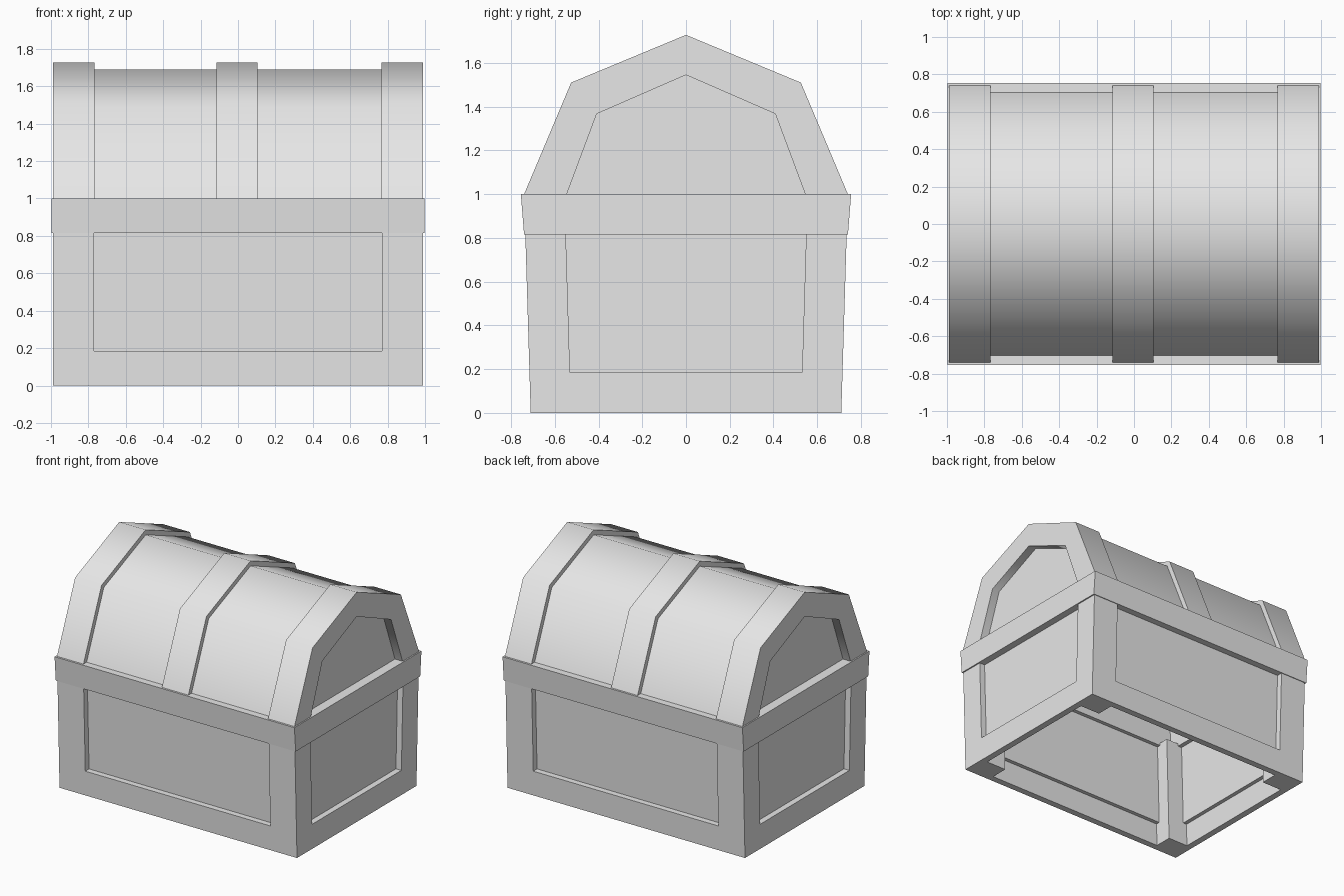
import bpy, bmesh, math

if "Cube" in bpy.data.objects:
    bpy.data.objects.remove(bpy.data.objects["Cube"])

grey = bpy.data.materials.new("plain_grey")
grey.diffuse_color = (0.8, 0.8, 0.8, 1)
grey.use_nodes = True
grey.node_tree.nodes["Principled BSDF"].inputs["Base Color"].default_value = grey.diffuse_color


def finish(name, bm, smooth=False):
    bmesh.ops.recalc_face_normals(bm, faces=bm.faces[:])
    me = bpy.data.meshes.new(name)
    bm.to_mesh(me)
    bm.free()
    me.materials.append(grey)
    if smooth:
        me.polygons.foreach_set("use_smooth", [True] * len(me.polygons))
        me.set_sharp_from_angle(angle=math.radians(50))
    ob = bpy.data.objects.new(name, me)
    bpy.context.collection.objects.link(ob)
    return ob


def block(name, x0, x1, y0, y1, z0, z1, taper=0.03):
    """Box whose y sides lean outward with height."""
    bm = bmesh.new()
    bmesh.ops.create_cube(bm, size=1)
    for v in bm.verts:
        z = z1 if v.co.z > 0 else z0
        y = y1 if v.co.y > 0 else y0
        v.co = (x1 if v.co.x > 0 else x0, y + math.copysign(taper * z, y), z)
    return finish(name, bm)


def full(half):
    """Mirror a half profile (outside to ridge) into a full arch."""
    return [(-y, z) for y, z in half] + [(y, z) for y, z in reversed(half[:-1])]


def arch(name, x0, x1, outer, inner):
    """Faceted arch between two profiles, running from x0 to x1."""
    bm = bmesh.new()
    rings = [[bm.verts.new((x, y, z)) for y, z in full(p)]
             for x, p in ((x0, outer), (x1, outer), (x1, inner), (x0, inner))]
    for i in range(len(rings[0]) - 1):
        for k in range(4):
            a, b = rings[k], rings[(k + 1) % 4]
            bm.faces.new((a[i], b[i], b[i + 1], a[i + 1]))
    for i in (0, -1):
        bm.faces.new([r[i] for r in rings])
    return finish(name, bm, smooth=True)


def gable(name, x0, x1, profile):
    """Solid end board with an arch outline."""
    bm = bmesh.new()
    f = bm.faces.new([bm.verts.new((x0, y, z)) for y, z in full(profile)])
    ret = bmesh.ops.extrude_face_region(bm, geom=[f])
    for v in ret["geom"]:
        if isinstance(v, bmesh.types.BMVert):
            v.co.x = x1
    return finish(name, bm)


X, Y = 0.988, 0.71        # body half sizes at the floor
PX, PY = 0.77, 0.525      # inner edges of the corner posts
LOW, TOP = 0.185, 0.815   # panel bottom and top

# Corner posts
for sx, nx in ((-1, "left"), (1, "right")):
    for sy, ny in ((-1, "front"), (1, "back")):
        xs, ys = sorted((sx * PX, sx * X)), sorted((sy * PY, sy * Y))
        block(f"corner_post_{ny}_{nx}", *xs, *ys, 0, TOP + 0.02)

# Front and back: bottom rail, recessed panel, rim bar
for s, n in ((-1, "front"), (1, "back")):
    block(f"bottom_rail_{n}", -PX, PX, *sorted((s * Y, s * (Y - 0.05))), 0, LOW)
    block(f"panel_{n}", -PX - 0.02, PX + 0.02, *sorted((s * (Y - 0.045), s * (Y - 0.08))), LOW - 0.005, TOP + 0.02)
    block(f"rim_{n}", -0.998, 0.998, *sorted((s * 0.675, s * 0.56)), TOP, 1.0, 0.08)

# Left and right ends: bottom rail, recessed panel, rim bar
for s, n in ((-1, "left"), (1, "right")):
    block(f"bottom_rail_{n}", *sorted((s * X, s * (X - 0.05))), -PY, PY, 0, LOW)
    block(f"panel_{n}", *sorted((s * (X - 0.045), s * (X - 0.08))), -PY - 0.02, PY + 0.02, LOW - 0.005, TOP + 0.02)
    block(f"rim_{n}", *sorted((s * 0.998, s * 0.875)), -0.56, 0.56, TOP, 1.0, 0.08)

# Lid half profiles as (y, z)
band = [(0.74, 1.0), (0.525, 1.51), (0, 1.728)]
boards = [(0.702, 1.0), (0.497, 1.485), (0, 1.69)]
lining = [(0.64, 1.0), (0.455, 1.44), (0, 1.63)]
opening = [(0.545, 1.0), (0.408, 1.367), (0, 1.545)]

# Lid boards, straps and end panels
arch("lid_boards", -0.8, 0.8, boards, lining)
arch("lid_strap_middle", -0.115, 0.105, band, lining)
for s, n in ((-1, "left"), (1, "right")):
    arch(f"lid_frame_{n}", *sorted((s * 0.768, s * X)), band, opening)
    gable(f"lid_end_panel_{n}", *sorted((s * 0.925, s * 0.89)), [(0.56, 1.0), (0.42, 1.38), (0, 1.56)])
